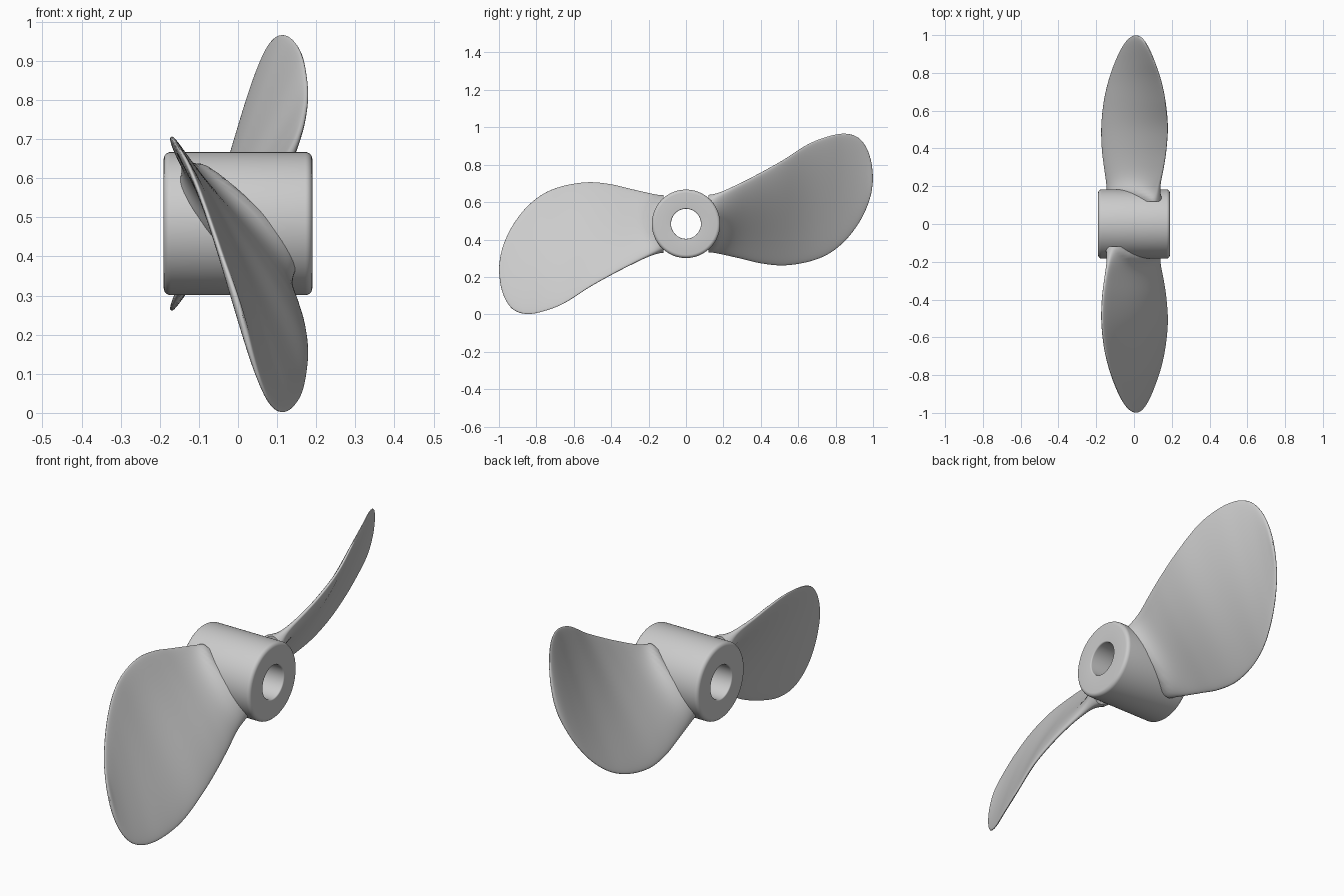
import bpy, bmesh
from math import sin, cos, pi, atan2, hypot, exp, copysign

if "Cube" in bpy.data.objects:
    bpy.data.objects.remove(bpy.data.objects["Cube"])

AXIS_Z = 0.484


def finish(bm, name, angle):
    bmesh.ops.recalc_face_normals(bm, faces=bm.faces)
    me = bpy.data.meshes.new(name)
    bm.to_mesh(me)
    bm.free()
    ob = bpy.data.objects.new(name, me)
    bpy.context.collection.objects.link(ob)
    ob.location.z = AXIS_Z
    bpy.ops.object.select_all(action='DESELECT')
    ob.select_set(True)
    bpy.context.view_layer.objects.active = ob
    bpy.ops.object.shade_smooth_by_angle(angle=angle)
    return ob


def skin(bm, rings, wrap=False):
    n = len(rings[0])
    pairs = list(zip(rings, rings[1:] + rings[:1])) if wrap else list(zip(rings, rings[1:]))
    for a, b in pairs:
        for i in range(n):
            j = (i + 1) % n
            bm.faces.new((a[i], a[j], b[j], b[i]))


# Hub: rounded ring section turned about the x axis
def make_hub(half=0.19, outer=0.183, bore=0.08, sides=96):
    prof = []
    for cx, cr, rad, start in ((half, outer, 0.018, 0), (-half, outer, 0.018, 90),
                               (-half, bore, 0.006, 180), (half, bore, 0.006, 270)):
        ox = cx - copysign(rad, cx)
        orr = cr - rad if cr == outer else cr + rad
        for k in range(7):
            a = (start + 15 * k) * pi / 180
            prof.append((ox + rad * cos(a), orr + rad * sin(a)))
    bm = bmesh.new()
    rings = []
    for s in range(sides):
        a = 2 * pi * s / sides
        rings.append([bm.verts.new((x, r * cos(a), r * sin(a))) for x, r in prof])
    skin(bm, rings, wrap=True)
    return finish(bm, "hub", 0.6)


# Blade stations: y, top z, bottom z, top x, bottom x, half thickness
STATIONS = [
    (0.12, 0.625, 0.345, 0.130, -0.130, 0.024),
    (0.20, 0.657, 0.322, 0.135, -0.140, 0.022),
    (0.30, 0.705, 0.298, 0.155, -0.156, 0.020),
    (0.40, 0.757, 0.274, 0.170, -0.168, 0.019),
    (0.52, 0.825, 0.262, 0.177, -0.171, 0.017),
    (0.65, 0.908, 0.280, 0.165, -0.158, 0.015),
    (0.76, 0.951, 0.322, 0.142, -0.133, 0.014),
    (0.85, 0.966, 0.393, 0.112, -0.102, 0.013),
    (0.92, 0.945, 0.482, 0.083, -0.070, 0.012),
    (0.965, 0.890, 0.568, 0.057, -0.041, 0.011),
    (0.99, 0.818, 0.645, 0.034, -0.014, 0.009),
    (0.999, 0.745, 0.710, 0.014, 0.006, 0.004),
]


def smooth(points, steps):
    out = []
    for i in range(len(points) - 1):
        p0, p1 = points[max(i - 1, 0)], points[i]
        p2, p3 = points[i + 1], points[min(i + 2, len(points) - 1)]
        for s in range(steps):
            t = s / steps
            out.append([0.5 * (2 * b + (c - a) * t + (2 * a - 5 * b + 4 * c - d) * t * t
                               + (3 * b - a - 3 * c + d) * t ** 3)
                        for a, b, c, d in zip(p0, p1, p2, p3)])
    return out + [list(points[-1])]


def make_blade(name, turn, around=64):
    bm = bmesh.new()
    rings = []
    for y, zt, zb, xt, xb, th in smooth(STATIONS, 6):
        zt, zb = zt - AXIS_Z, zb - AXIS_Z
        pt, pb = atan2(zt, y), atan2(zb, y)
        length = hypot(xt - xb, zt - zb)
        nx, nz = (zt - zb) / length, -(xt - xb) / length
        ring = []
        for k in range(around):
            a = 2 * pi * k / around
            u = 0.5 + 0.5 * cos(a)
            v = copysign(abs(sin(a)) ** 0.7, sin(a)) if k % (around // 2) else 0
            z = zb + (zt - zb) * u
            # helical pitch across the chord
            x = xb + (xt - xb) * (atan2(z, y) - pb) / (pt - pb)
            # flare into the hub as a root fillet
            gap = max(hypot(y, z) - 0.183, 0)
            off = v * (th + 0.045 * exp(-gap / 0.04))
            ring.append(bm.verts.new((x + nx * off, turn * y, turn * (z + nz * off))))
        rings.append(ring)
    skin(bm, rings)
    bm.faces.new(rings[0])
    bm.faces.new(rings[-1])
    return finish(bm, name, 1.0)


make_hub()
make_blade("right_blade", 1)
make_blade("left_blade", -1)
